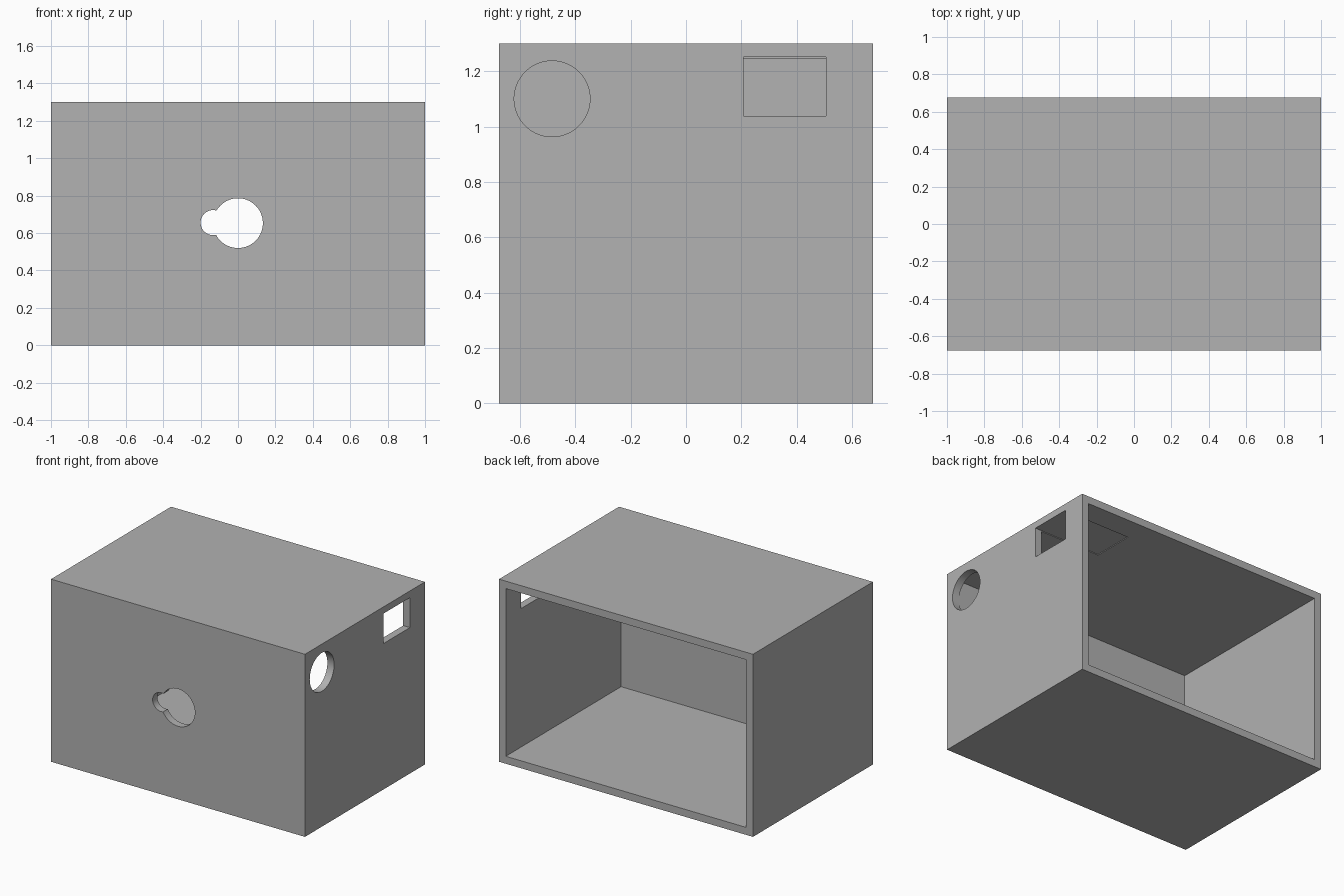
import bpy
import math

W, D, H, T = 2.0, 1.35, 1.30, 0.053   # outer size and wall thickness

old = bpy.data.objects.get("Cube")
if old:
    bpy.data.objects.remove(old, do_unlink=True)

grey = bpy.data.materials.new("plain grey")
grey.use_nodes = True
grey.diffuse_color = (0.445, 0.445, 0.445, 1)
grey.node_tree.nodes["Principled BSDF"].inputs["Base Color"].default_value = grey.diffuse_color


def finish(name):
    ob = bpy.context.object
    ob.name = name
    ob.data.materials.append(grey)
    return ob


def block(name, low, high):
    centre = [(a + b) / 2 for a, b in zip(low, high)]
    bpy.ops.mesh.primitive_cube_add(size=1, location=centre)
    ob = finish(name)
    ob.scale = [b - a for a, b in zip(low, high)]
    bpy.ops.object.transform_apply(location=False, rotation=False, scale=True)
    return ob


def rod(name, radius, centre, rotation):
    bpy.ops.mesh.primitive_cylinder_add(vertices=96, radius=radius, depth=0.25,
                                        location=centre, rotation=rotation)
    return finish(name)


# Outer case
case = block("open_case", (-W / 2, -D / 2, 0), (W / 2, D / 2, H))

# Cavity open at the back, keyhole in the front, two side openings
along_y = (math.pi / 2, 0, 0)
along_x = (0, math.pi / 2, 0)
cutters = [
    block("cavity_cutter", (-W / 2 + T, -D / 2 + T, T), (W / 2 - T, D, H - T)),
    rod("keyhole_large_cutter", 0.133, (0, -D / 2, 0.653), along_y),
    rod("keyhole_small_cutter", 0.067, (-0.133, -D / 2, 0.656), along_y),
    rod("side_round_cutter", 0.137, (W / 2, -0.484, 1.101), along_x),
    # This opening runs inward and leaves a shallow recess in the ceiling
    block("side_window_cutter", (0.475, 0.207, 1.039), (1.2, 0.506, 1.252)),
]
for cutter in cutters:
    mod = case.modifiers.new(cutter.name, "BOOLEAN")
    mod.operation = "DIFFERENCE"
    mod.solver = "EXACT"
    mod.object = cutter

# Bake the cuts, then drop the helpers
bpy.ops.object.select_all(action="DESELECT")
bpy.context.view_layer.objects.active = case
case.select_set(True)
for mod in list(case.modifiers):
    bpy.ops.object.modifier_apply(modifier=mod.name)
for cutter in cutters:
    bpy.data.objects.remove(cutter, do_unlink=True)
bpy.ops.object.shade_smooth_by_angle(angle=math.radians(30))
